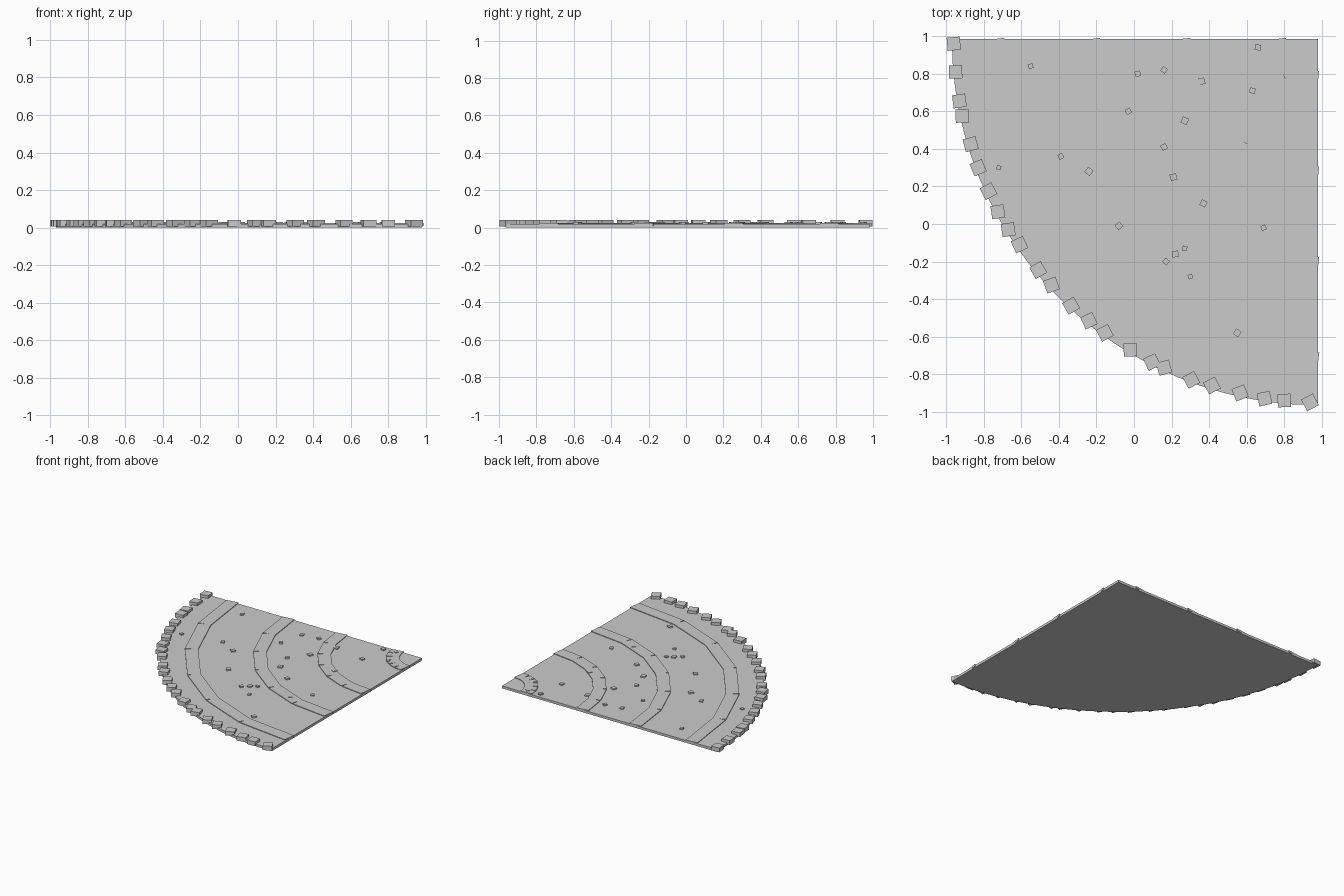
import bpy, bmesh, math, random
from mathutils import Matrix, Vector

if "Cube" in bpy.data.objects:
    bpy.data.objects.remove(bpy.data.objects["Cube"])

random.seed(4)
CX, CY, R = 0.98, 0.985, 1.95     # corner point and radius of the quarter disc


def finish(name, bm):
    bmesh.ops.recalc_face_normals(bm, faces=bm.faces)
    me = bpy.data.meshes.new(name)
    bm.to_mesh(me)
    bm.free()
    ob = bpy.data.objects.new(name, me)
    bpy.context.collection.objects.link(ob)
    return ob


def add_box(bm, x, y, z0, z1, sx, sy, angle):
    m = (Matrix.Translation((x, y, (z0 + z1) / 2)) @ Matrix.Rotation(angle, 4, 'Z')
         @ Matrix.Diagonal((sx, sy, z1 - z0, 1)))
    bmesh.ops.create_cube(bm, size=1, matrix=m)


def on_arc(r, a):
    return Vector((CX - r * math.cos(a), CY - r * math.sin(a)))


# Quarter-disc slab
bm = bmesh.new()
pts = [Vector((CX, CY))] + [on_arc(R, math.pi / 2 * i / 24) for i in range(25)]
face = bm.faces.new([bm.verts.new((p.x, p.y, 0)) for p in pts])
ext = bmesh.ops.extrude_face_region(bm, geom=[face])
bmesh.ops.translate(bm, vec=(0, 0, 0.02),
                    verts=[g for g in ext['geom'] if isinstance(g, bmesh.types.BMVert)])
finish("quarter_slab", bm)

# Low raised bands, each made from straight chord pieces
N = 6
for k, r in enumerate((0.22, 0.73, 1.21, 1.72)):
    bm = bmesh.new()
    for i in range(N):
        a, b = on_arc(r, math.pi / 2 * i / N), on_arc(r, math.pi / 2 * (i + 1) / N)
        d, mid = b - a, (a + b) / 2
        add_box(bm, mid.x, mid.y, 0.008, 0.0255, d.length, 0.10, math.atan2(d.y, d.x))
    finish(f"raised_band_{k + 1}", bm)

# Kerb stones around the outer arc: x, y, turn in degrees
STONES = [(-.96, .96, 5), (-.95, .81, 2), (-.93, .655, 8), (-.915, .575, 2), (-.87, .425, 15),
          (-.83, .30, 22), (-.775, .175, 28), (-.725, .065, 8), (-.67, -.03, 8),
          (-.61, -.11, 25), (-.51, -.245, 30), (-.44, -.325, 20), (-.335, -.435, 30),
          (-.24, -.515, 25), (-.155, -.58, 28), (-.02, -.67, 2), (.095, -.735, 25),
          (.16, -.765, 15), (.305, -.83, 28), (.415, -.86, 28), (.565, -.90, 22),
          (.695, -.93, 12), (.80, -.94, 3), (.937, -.95, 28)]
bm = bmesh.new()
for x, y, deg in STONES:
    add_box(bm, x, y, 0.007, 0.042, 0.07, 0.07, math.radians(deg))
finish("kerb_stones", bm)

# Pebbles scattered over the slab
PEBBLES = [(-.55, .84), (-.39, .36), (-.72, .30), (-.24, .28), (-.08, -.01), (.17, -.20),
           (.30, -.28), (.27, -.13), (.55, -.58), (.57, -.14), (.69, -.02), (.37, .11),
           (.21, .25), (.16, .41), (-.03, .60), (.02, .80), (.27, .55), (.16, .82),
           (.36, .76), (.58, .42), (.63, .71), (.66, .94), (.77, .95), (.22, -.16), (.81, .79)]
bm = bmesh.new()
for x, y in PEBBLES:
    s = random.uniform(0.022, 0.036)
    add_box(bm, x, y, 0.004, 0.03, s, s, random.uniform(0, math.pi))
finish("pebbles", bm)
